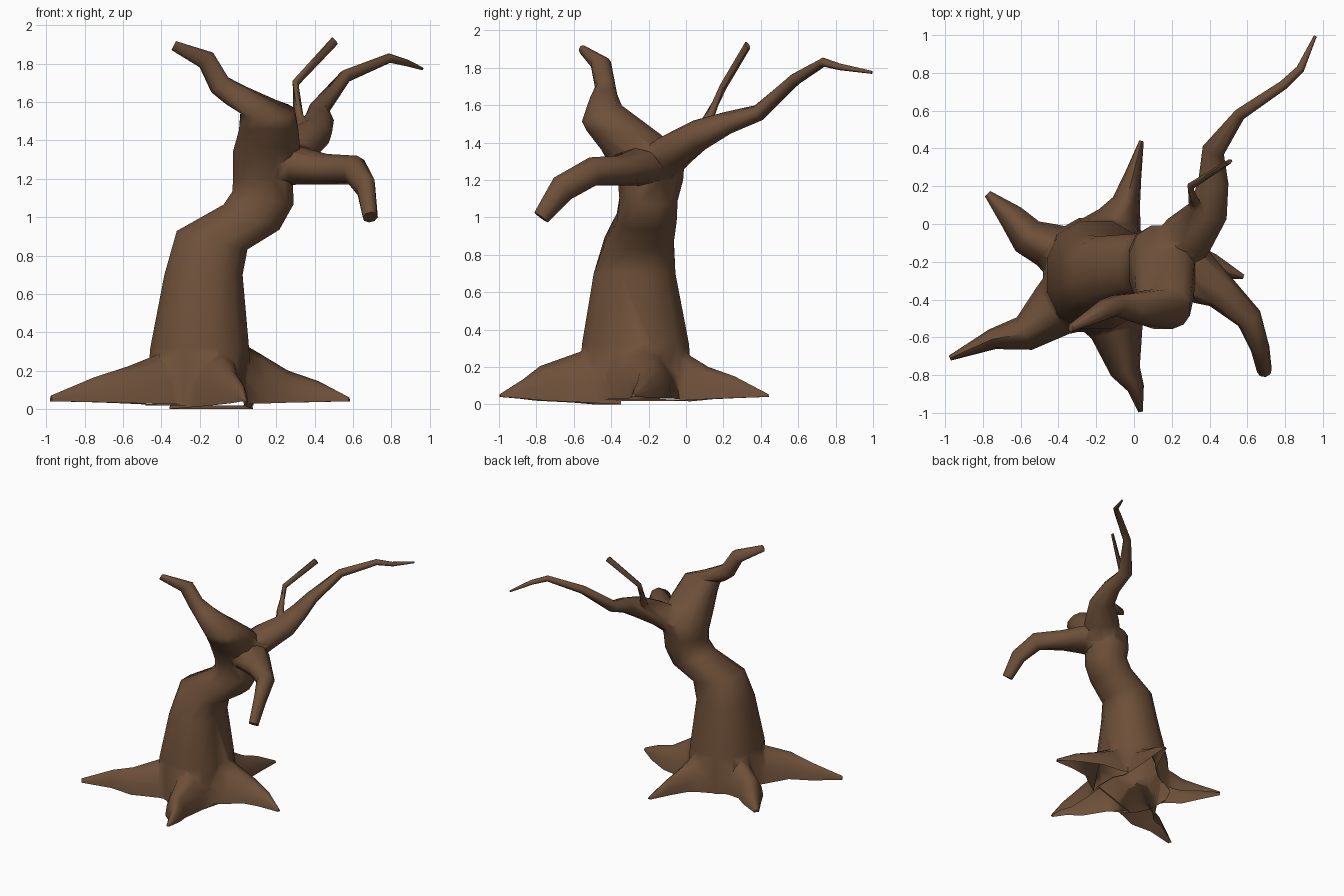
import bpy, bmesh, math
from mathutils import Vector

if "Cube" in bpy.data.objects:
    bpy.data.objects.remove(bpy.data.objects["Cube"])

bark = bpy.data.materials.new("brown bark")
bark.diffuse_color = (0.155, 0.08, 0.041, 1)
bark.use_nodes = True
bark.node_tree.nodes["Principled BSDF"].inputs["Base Color"].default_value = bark.diffuse_color
parts = []


def skin_rings(name, rings):
    """Join equal-length rings of points into a closed tube."""
    bm = bmesh.new()
    rows = [[bm.verts.new(p) for p in ring] for ring in rings]
    n = len(rows[0])
    for a, b in zip(rows, rows[1:]):
        for i in range(n):
            j = (i + 1) % n
            bm.faces.new((a[i], a[j], b[j], b[i]))
    bm.faces.new(rows[0][::-1])
    bm.faces.new(rows[-1])
    bmesh.ops.recalc_face_normals(bm, faces=bm.faces)
    mesh = bpy.data.meshes.new(name)
    bm.to_mesh(mesh)
    bm.free()
    mesh.materials.append(bark)
    obj = bpy.data.objects.new(name, mesh)
    bpy.context.collection.objects.link(obj)
    parts.append(obj)
    return obj


def tangent(pts, i):
    return (pts[min(i + 1, len(pts) - 1)] - pts[max(i - 1, 0)]).normalized()


def branch(name, stations, sides=8):
    """Sweep along (x, y, z, half width, half height)."""
    pts = [Vector(s[:3]) for s in stations]
    rings = []
    for i, s in enumerate(stations):
        t = tangent(pts, i)
        side = t.cross(Vector((0, 0, 1))).normalized()
        up = side.cross(t)
        rings.append([pts[i] + side * s[3] * math.cos(a) + up * s[4] * math.sin(a)
                      for a in (2 * math.pi * k / sides for k in range(sides))])
    return skin_rings(name, rings)


def root(name, stations, base):
    """Arched section along (x, y, half width, top z); underside rises to the tip."""
    pts = [Vector((s[0], s[1], 0)) for s in stations]
    rings = []
    for i, s in enumerate(stations):
        t = tangent(pts, i)
        side = Vector((t.y, -t.x, 0))
        low = base + (0.04 - base) * i / (len(stations) - 1)
        ring = []
        for k in range(7):
            a = math.pi * (1 - k / 6)
            ring.append(pts[i] + side * s[2] * math.cos(a)
                        + Vector((0, 0, low + (s[3] - low) * math.sin(a) ** 1.2)))
        rings.append(ring)
    return skin_rings(name, rings)


def trunk(name, stations, n=12):
    """Slightly boxy rings from (x, y, z, rx, ry, slope x, slope y)."""
    rings = []
    for x, y, z, rx, ry, sx, sy in stations:
        ring = []
        for k in range(n):
            a = 2 * math.pi * (k + 0.5) / n
            c, s = math.cos(a), math.sin(a)
            dx = rx * math.copysign(abs(c) ** 0.85, c)
            dy = ry * math.copysign(abs(s) ** 0.85, s)
            ring.append(Vector((x + dx, y + dy, z + sx * dx + sy * dy)))
        rings.append(ring)
    return skin_rings(name, rings)


# Leaning trunk that bends into the left branch
tree = trunk("tree", [
    (-0.20, -0.27, 0.018, 0.29, 0.31, 0, 0),
    (-0.20, -0.27, 0.32, 0.265, 0.295, 0, 0),
    (-0.18, -0.275, 0.70, 0.21, 0.225, 0, 0),
    (-0.135, -0.25, 0.88, 0.19, 0.19, -0.26, 0),
    (0.07, -0.21, 1.00, 0.15, 0.165, -0.45, 0),
    (0.13, -0.20, 1.10, 0.165, 0.16, -0.2, 0),
    (0.13, -0.19, 1.20, 0.16, 0.18, 0, 0),
    (0.15, -0.23, 1.34, 0.18, 0.23, 0, -0.1),
    (0.16, -0.33, 1.45, 0.16, 0.205, 0, -0.05),
    (0.155, -0.45, 1.555, 0.145, 0.11, 0, 0.4),
    (-0.01, -0.44, 1.635, 0.055, 0.075, 0.8, 0.1),
    (-0.095, -0.43, 1.69, 0.045, 0.055, 0.9, 0),
    (-0.165, -0.455, 1.82, 0.036, 0.055, 1.1, 0),
    (-0.335, -0.55, 1.895, 0.012, 0.022, 2.0, 0)])

# Branches
branch("back_branch", [
    (0.17, -0.20, 1.24, 0.15, 0.12), (0.29, -0.06, 1.36, 0.14, 0.10),
    (0.395, 0.07, 1.44, 0.105, 0.085), (0.42, 0.22, 1.505, 0.08, 0.06),
    (0.42, 0.39, 1.56, 0.06, 0.045), (0.56, 0.58, 1.735, 0.032, 0.035),
    (0.79, 0.735, 1.83, 0.025, 0.025), (0.88, 0.82, 1.805, 0.022, 0.018),
    (0.96, 0.995, 1.775, 0.008, 0.008)])
branch("twig", [
    (0.35, 0.08, 1.44, 0.045, 0.045), (0.315, 0.12, 1.53, 0.028, 0.028),
    (0.30, 0.20, 1.70, 0.02, 0.02), (0.505, 0.33, 1.92, 0.012, 0.026)], 6)
branch("drooping_branch", [
    (0.15, -0.20, 1.27, 0.17, 0.11), (0.32, -0.27, 1.27, 0.15, 0.10),
    (0.46, -0.36, 1.25, 0.095, 0.08), (0.61, -0.50, 1.245, 0.07, 0.078),
    (0.668, -0.66, 1.155, 0.05, 0.075), (0.69, -0.775, 1.0, 0.04, 0.045)])

# Roots
root("left_back_root", [
    (-0.30, -0.20, 0.18, 0.34), (-0.46, -0.11, 0.12, 0.26), (-0.565, -0.065, 0.10, 0.20),
    (-0.65, 0.04, 0.07, 0.13), (-0.775, 0.16, 0.02, 0.06)], 0.02)
root("left_front_root", [
    (-0.28, -0.36, 0.22, 0.36), (-0.43, -0.46, 0.15, 0.28), (-0.58, -0.58, 0.095, 0.22),
    (-0.75, -0.61, 0.055, 0.165), (-0.975, -0.71, 0.014, 0.07)], 0.02)
root("front_root", [
    (-0.14, -0.42, 0.23, 0.36), (-0.09, -0.57, 0.14, 0.28), (-0.045, -0.78, 0.08, 0.205),
    (0.01, -0.87, 0.045, 0.135), (0.035, -0.995, 0.012, 0.055)], 0.0)
root("right_root", [
    (-0.04, -0.24, 0.24, 0.38), (0.12, -0.22, 0.17, 0.285), (0.26, -0.19, 0.115, 0.2),
    (0.42, -0.225, 0.065, 0.145), (0.58, -0.28, 0.012, 0.06)], 0.025)
root("back_root", [
    (-0.13, -0.08, 0.20, 0.36), (-0.075, 0.03, 0.12, 0.255), (-0.04, 0.12, 0.075, 0.2),
    (-0.005, 0.26, 0.045, 0.15), (0.04, 0.44, 0.012, 0.055)], 0.015)

# Fuse everything into one skin
bpy.context.view_layer.objects.active = tree
for part in parts[1:]:
    mod = tree.modifiers.new("fuse", 'BOOLEAN')
    mod.operation, mod.solver, mod.object = 'UNION', 'EXACT', part
    bpy.ops.object.modifier_apply(modifier=mod.name)
    bpy.data.objects.remove(part)

# Open the hollow underside and soften the joints
bm = bmesh.new()
bm.from_mesh(tree.data)
bmesh.ops.remove_doubles(bm, verts=bm.verts, dist=0.004)
bm.normal_update()
under = [f for f in bm.faces if f.normal.z < -0.6 and f.calc_center_median().z < 0.06]
bmesh.ops.delete(bm, geom=under, context='FACES')
bm.to_mesh(tree.data)
bm.free()
tree.select_set(True)
bpy.ops.object.shade_smooth_by_angle(angle=math.radians(65))
